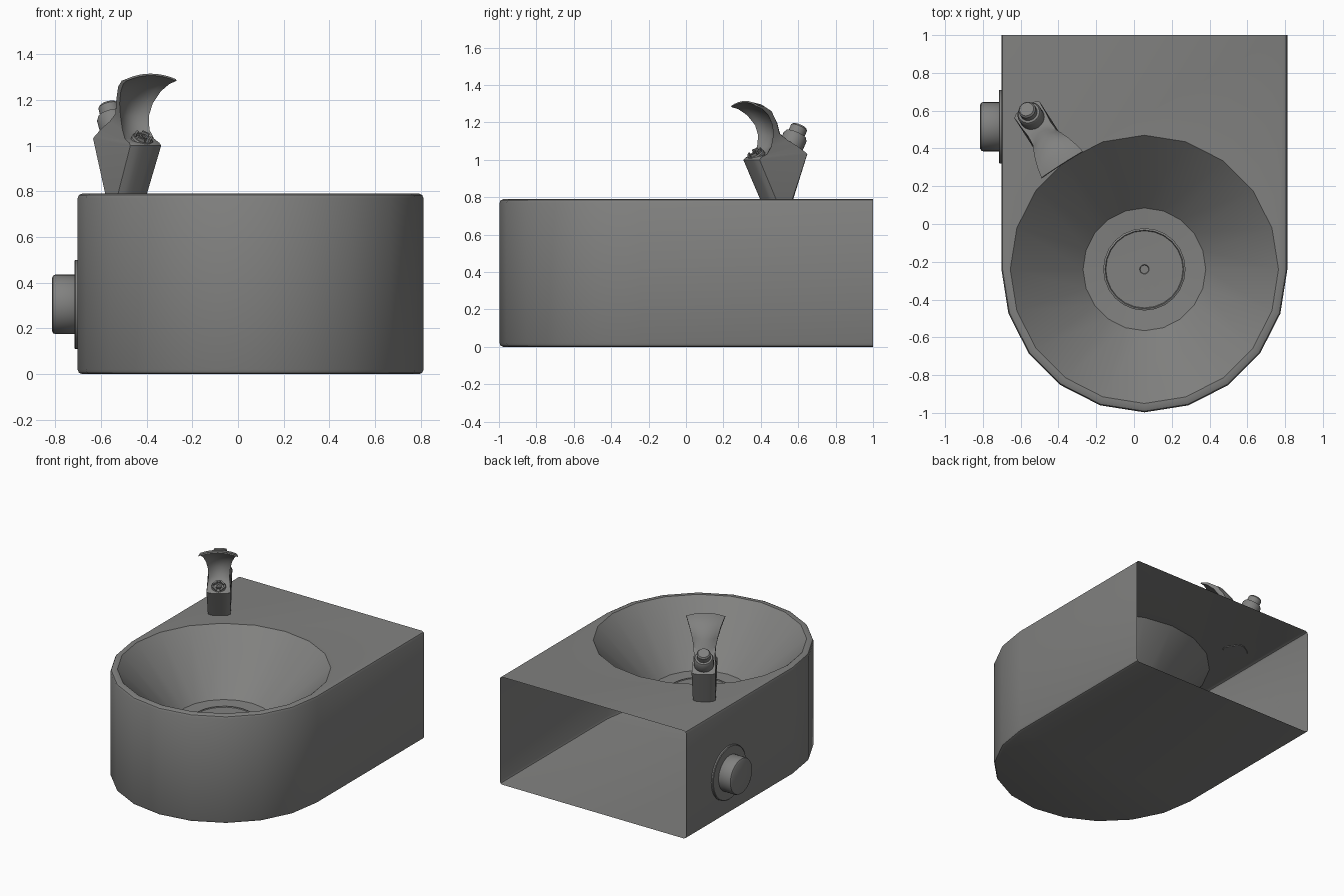
import bpy, bmesh, math
from mathutils import Matrix, Vector

if "Cube" in bpy.data.objects:
    bpy.data.objects.remove(bpy.data.objects["Cube"])

steel = bpy.data.materials.new("grey steel")
steel.diffuse_color = (0.22, 0.22, 0.215, 1)
steel.use_nodes = True
steel.node_tree.nodes["Principled BSDF"].inputs["Base Color"].default_value = steel.diffuse_color

CX, CY, R = 0.055, -0.24, 0.757      # bowl centre and outer radius
RIM, TOP, SEG = 0.71, 0.79, 20


def finish(bm, name, angle=30):
    mesh = bpy.data.meshes.new(name)
    bm.to_mesh(mesh)
    bm.free()
    mesh.materials.append(steel)
    ob = bpy.data.objects.new(name, mesh)
    bpy.context.collection.objects.link(ob)
    bpy.ops.object.select_all(action='DESELECT')
    ob.select_set(True)
    bpy.context.view_layer.objects.active = ob
    bpy.ops.object.shade_smooth_by_angle(angle=math.radians(angle))
    return ob


def lathe(profile, seg, matrix):
    """Spin (radius, height) points round the local z axis."""
    bm = bmesh.new()
    rings = []
    for r, z in profile:
        if r == 0:
            rings.append([bm.verts.new((0, 0, z))] * seg)
        else:
            rings.append([bm.verts.new((r * math.cos(2 * math.pi * i / seg),
                                        r * math.sin(2 * math.pi * i / seg), z)) for i in range(seg)])
    for a, b in zip(rings, rings[1:]):
        for i in range(seg):
            j = (i + 1) % seg
            bm.faces.new(list(dict.fromkeys((a[i], a[j], b[j], b[i]))))
    bm.transform(matrix)
    return bm


def along(origin, axis):
    return Matrix.Translation(origin) @ Vector(axis).to_track_quat('Z', 'Y').to_matrix().to_4x4()


# Housing: D-shaped thin shell, open at the back, hole for the bowl
bm = bmesh.new()
loops = []
for inset, z in [(0.02, 0), (0.006, 0.006), (0, 0.02), (0, TOP - 0.02), (0.006, TOP - 0.006), (0.02, TOP)]:
    r = R - inset
    pts = [(CX - r, 1)]
    pts += [(CX + r * math.cos(math.pi + k * math.pi / 10),
             CY + r * math.sin(math.pi + k * math.pi / 10)) for k in range(11)]
    pts.append((CX + r, 1))
    loops.append([bm.verts.new((x, y, z)) for x, y in pts])
for a, b in zip(loops, loops[1:]):
    for i in range(12):
        bm.faces.new((a[i], a[i + 1], b[i + 1], b[i]))
bm.faces.new(loops[0][::-1])
rim = [bm.verts.new((CX + RIM * math.cos(k * math.pi / 10),
                     CY + RIM * math.sin(k * math.pi / 10), TOP)) for k in range(SEG)]
top = loops[-1]
for k in range(10):
    bm.faces.new((top[k + 1], top[k + 2], rim[(k + 11) % SEG], rim[k + 10]))
bm.faces.new([top[11], top[12], top[0], top[1]] + rim[10::-1])
finish(bm, "housing")

# Bowl
bowl = Matrix.Translation((CX, CY, 0))
finish(lathe([(RIM, TOP), (0.325, 0.41), (0.2, 0.40)], SEG, bowl), "bowl")

# Drain plate with radial slots
bm = lathe([(0.218, 0.395), (0.218, 0.412), (0.208, 0.416), (0.204, 0.410),
            (0.11, 0.408), (0.055, 0.407), (0.025, 0.407), (0.022, 0.400), (0, 0.400)], 24, bowl)
slots = []
for f in bm.faces:
    c = f.calc_center_median() - Vector((CX, CY, 0))
    sector = int((math.atan2(c.y, c.x) % (2 * math.pi)) / (math.pi / 12))
    if 0.06 < c.xy.length < 0.10 and sector % 2 == 0:
        slots.append(f)
bmesh.ops.inset_individual(bm, faces=slots, thickness=0.001, depth=-0.01)
finish(bm, "drain_plate")

# Push button on the left wall
side = along((CX - R, 0.515, 0.305), (-1, 0, 0))
finish(lathe([(0, 0), (0.195, 0), (0.195, 0.010), (0.19, 0.014), (0, 0.014)], 40, side), "button_flange")
finish(lathe([(0, 0.01), (0.128, 0.01), (0.13, 0.014), (0.13, 0.098), (0.126, 0.107), (0.115, 0.113),
              (0, 0.113)], 40, side), "push_button")

# Bubbler: frame with local x forward (toward the bowl), y sideways
fwd = Vector((0.54, -0.842, 0)).normalized()
lat = Vector((-fwd.y, fwd.x, 0))
frame = Matrix((fwd, lat, (0, 0, 1))).transposed().to_4x4()
frame.translation = (-0.49, 0.485, 0)

# Bubbler body and hood, lofted: front u,z / back u,z / half width / corner round / hollow / arch
rows = [
    (0.075, 0.785, -0.075, 0.785, 0.075, 0.025, 0, 0),
    (0.180, 1.000, -0.162, 1.030, 0.080, 0.020, 0, 0),
    (0.165, 1.012, -0.150, 1.040, 0.078, 0.016, 0, 0),
    (0.110, 1.030, -0.080, 1.075, 0.076, 0, 0.015, 0),
    (0.080, 1.070, -0.025, 1.105, 0.070, 0, 0.028, 0),
    (0.070, 1.130, 0.030, 1.140, 0.074, 0, 0.035, 0),
    (0.082, 1.185, 0.055, 1.200, 0.086, 0, 0.035, 0.003),
    (0.120, 1.238, 0.098, 1.258, 0.104, 0, 0.025, 0.010),
    (0.165, 1.270, 0.152, 1.284, 0.120, 0, 0.012, 0.018),
    (0.206, 1.283, 0.202, 1.291, 0.130, 0, 0.003, 0.024),
]
ts = [k / 4 for k in range(-4, 5)]
bm = bmesh.new()
rings = []
for i, (fu, fz, bu, bz, h, rnd, hollow, arch) in enumerate(rows):
    ring = []
    for t in ts:
        s = 1 - t * t
        ring.append(bm.verts.new((fu - rnd * t ** 4 - hollow * s, h * t, fz + arch * s)))
    for t in ts[::-1]:
        s = 1 - t * t
        back = hollow * s if i >= 5 else 0
        ring.append(bm.verts.new((bu + rnd * t ** 4 - back, h * t, bz + arch * s)))
    rings.append(ring)
n = len(rings[0])
for a, b in zip(rings, rings[1:]):
    for i in range(n):
        j = (i + 1) % n
        bm.faces.new((a[i], a[j], b[j], b[i]))
m = len(ts)
for ring in (rings[0], rings[-1]):
    for k in range(m - 1):
        bm.faces.new((ring[k], ring[k + 1], ring[n - 2 - k], ring[n - 1 - k]))
bmesh.ops.recalc_face_normals(bm, faces=bm.faces[:])
bm.transform(frame)
finish(bm, "bubbler_hood", 35)

# Cap on the back of the bubbler
cap = frame @ along((-0.085, 0, 1.06), (-0.45, 0, 0.89))
finish(lathe([(0, 0), (0.062, 0), (0.066, 0.01), (0.066, 0.07), (0.058, 0.085), (0.046, 0.088),
              (0.046, 0.125), (0.038, 0.135), (0, 0.135)], 24, cap), "bubbler_cap")

# Water nozzle: collar, crown teeth and jet
noz = frame @ along((0.122, 0, 1.012), (0.55, 0, 0.83))
finish(lathe([(0, 0), (0.048, 0), (0.048, 0.020), (0.043, 0.026), (0.034, 0.026), (0.034, 0.016),
              (0, 0.016)], 24, noz), "nozzle_collar")
finish(lathe([(0, 0), (0.018, 0), (0.018, 0.036), (0.009, 0.036), (0.009, 0.026), (0, 0.026)], 16, noz),
       "nozzle_jet")
bm = bmesh.new()
for k in range(4):
    turn = Matrix.Rotation(k * math.pi / 2 + math.pi / 4, 4, 'Z')
    bmesh.ops.create_cube(bm, size=1, matrix=noz @ turn @ Matrix.Translation((0.034, 0, 0.028))
                          @ Matrix.Diagonal((0.010, 0.034, 0.024, 1)))
finish(bm, "nozzle_teeth")
